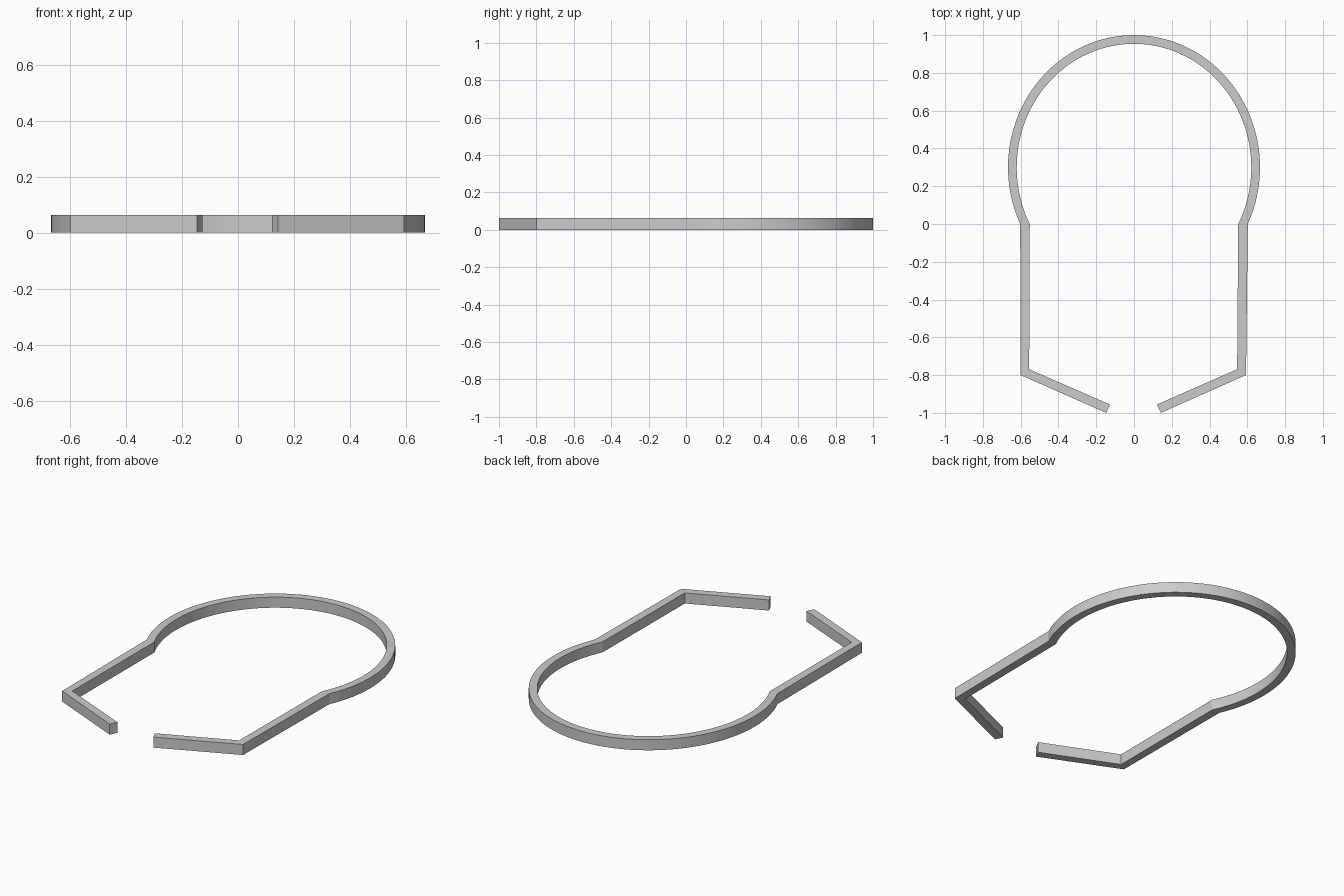
import bpy, bmesh
from math import sin, cos, asin, pi

HEIGHT = 0.063
THICK = 0.046

cube = bpy.data.objects.get("Cube")
if cube:
    bpy.data.objects.remove(cube, do_unlink=True)

# Plain grey material
grey = bpy.data.materials.new("grey")
grey.use_nodes = True
color = (0.6, 0.6, 0.6, 1)
grey.diffuse_color = color
grey.node_tree.nodes["Principled BSDF"].inputs["Base Color"].default_value = color

# Rounded hoop: matching outer and inner elliptical arcs, both ending at y = 0
CY, RX, RY, STEPS = 0.3, 0.667, 0.7, 72


def arc(rx, ry):
    start = -asin(CY / ry)
    span = pi - 2 * start
    return [(rx * cos(start + span * i / STEPS), CY + ry * sin(start + span * i / STEPS))
            for i in range(STEPS + 1)]


# Straight rails and inward-bent arms, from the open tip up to the hoop
right_outer = [(0.142, -1.0), (0.593, -0.8)]
right_inner = [(0.121, -0.956), (0.546, -0.769)]
left_outer = [(-0.6, -0.8), (-0.147, -1.0)]
left_inner = [(-0.555, -0.769), (-0.126, -0.956)]

outer = right_outer + arc(RX, RY) + left_outer
inner = right_inner + arc(RX - THICK, RY - THICK) + left_inner

# Flat open band, extruded upwards
bm = bmesh.new()
a = [bm.verts.new((x, y, 0)) for x, y in outer]
b = [bm.verts.new((x, y, 0)) for x, y in inner]
for i in range(len(a) - 1):
    bm.faces.new((a[i], a[i + 1], b[i + 1], b[i]))
raised = bmesh.ops.extrude_face_region(bm, geom=bm.faces[:], use_keep_orig=True)["geom"]
bmesh.ops.translate(bm, vec=(0, 0, HEIGHT),
                    verts=[g for g in raised if isinstance(g, bmesh.types.BMVert)])
bmesh.ops.recalc_face_normals(bm, faces=bm.faces[:])

mesh = bpy.data.meshes.new("open_band")
bm.to_mesh(mesh)
bm.free()
mesh.materials.append(grey)
band = bpy.data.objects.new("open_band", mesh)
bpy.context.collection.objects.link(band)

# Smooth hoop walls with crisp corners
bpy.ops.object.select_all(action='DESELECT')
band.select_set(True)
bpy.context.view_layer.objects.active = band
bpy.ops.object.shade_smooth_by_angle(angle=pi / 9)
